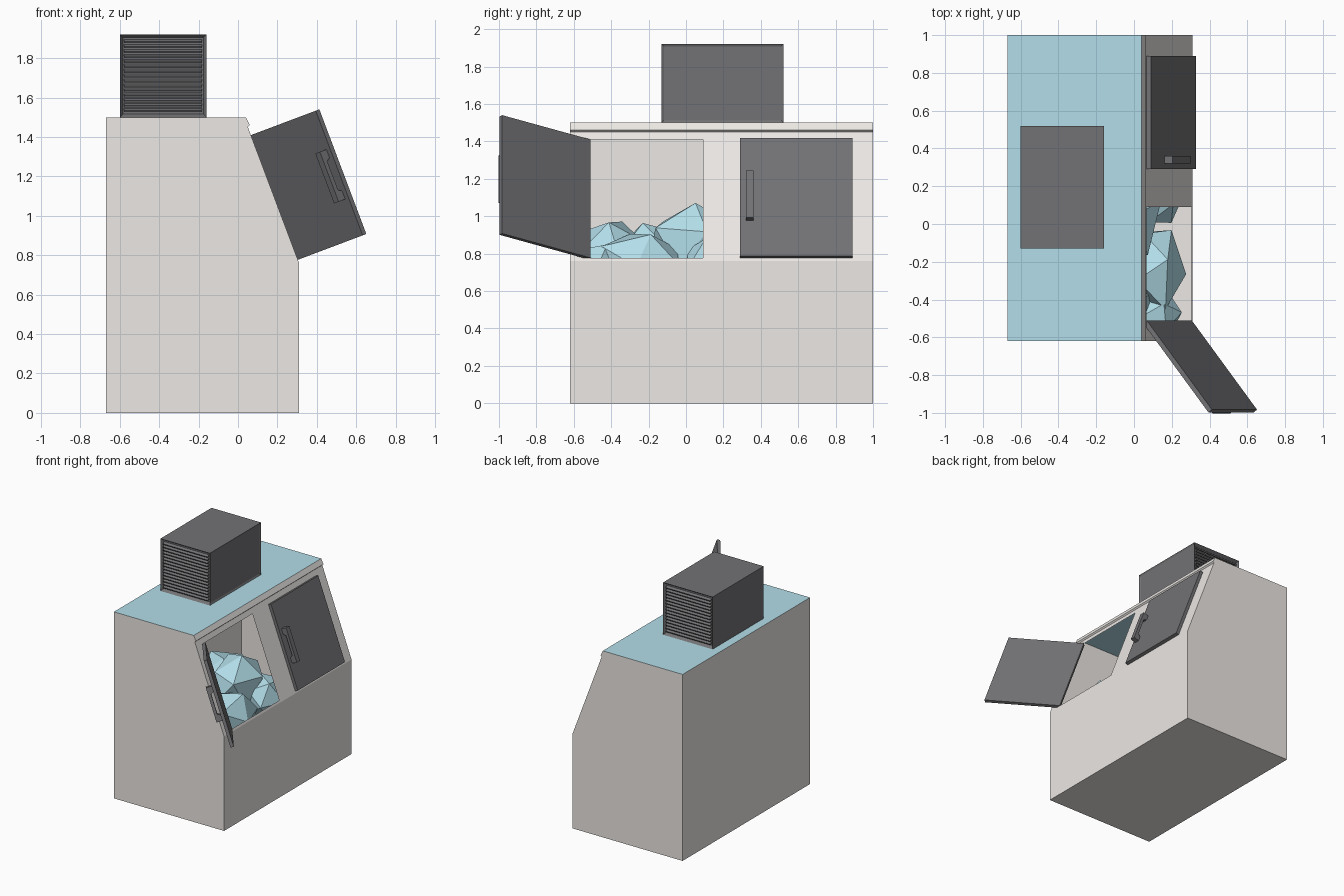
import bpy, bmesh, math, random
from mathutils import Vector, Matrix, Euler

if "Cube" in bpy.data.objects:
    bpy.data.objects.remove(bpy.data.objects["Cube"])

random.seed(4)


def material(name, rgb):
    m = bpy.data.materials.new(name)
    m.diffuse_color = (*rgb, 1)
    m.use_nodes = True
    m.node_tree.nodes["Principled BSDF"].inputs["Base Color"].default_value = m.diffuse_color
    return m


WHITE = material("warm_white", (0.84, 0.81, 0.78))
DARK = material("dark_grey", (0.17, 0.17, 0.18))
ICE = material("ice_blue", (0.45, 0.73, 0.82))


def finish(name, bm, *mats):
    bmesh.ops.recalc_face_normals(bm, faces=bm.faces)
    me = bpy.data.meshes.new(name)
    bm.to_mesh(me)
    bm.free()
    for m in mats:
        me.materials.append(m)
    ob = bpy.data.objects.new(name, me)
    bpy.context.collection.objects.link(ob)
    return ob


def add_box(bm, lo, hi, rot=None):
    lo, hi = Vector(lo), Vector(hi)
    m = Matrix.Translation((lo + hi) / 2) @ (rot or Matrix()) @ Matrix.Diagonal((*(hi - lo), 1))
    return bmesh.ops.create_cube(bm, size=1, matrix=m)["verts"]


# Sloped front frame: V runs up the slope, N points out of it
FOOT, HEAD = Vector((0.31, 0, 0.76)), Vector((0.05, 0, 1.45))
V = (HEAD - FOOT).normalized()
N = Vector((V.z, 0, -V.x))
V0, V1 = 0.018, 0.694


def on_slope(v):
    p = FOOT + V * v
    return (p.x, p.z)


# Cabinet shell: profile swept along y, with one door opening left out
profile = [(-0.67, 0), (0.31, 0), (0.31, 0.76), on_slope(V0), on_slope(V1),
           (0.05, 1.45), (0.06, 1.46), (0.04, 1.5), (-0.67, 1.5)]
ys = [-0.62, -0.51, 0.09, 1.0]
bm = bmesh.new()
rings = [[bm.verts.new((x, y, z)) for x, z in profile] for y in ys]
n = len(profile)
for j in range(3):
    for i in range(n):
        if i == 3 and j == 1:
            continue
        k = (i + 1) % n
        f = bm.faces.new((rings[j][i], rings[j][k], rings[j + 1][k], rings[j + 1][i]))
        f.material_index = 1 if i == 7 else 0
bm.faces.new(rings[0])
bm.faces.new(rings[-1])
finish("cabinet", bm, WHITE, ICE)


# Doors with bracket handles, hinged on their outer edges
def door(name, hinge_y, side, angle):
    a = math.radians(angle)
    u = Vector((0, side, 0))
    d = u * math.cos(a) + N * math.sin(a)
    out = N * math.cos(a) - u * math.sin(a)
    origin = FOOT + V * V0 + Vector((0, hinge_y, 0)) + N * 0.002
    m = Matrix((d, V, out)).transposed().to_4x4()
    m.translation = origin
    L = V1 - V0

    bm = bmesh.new()
    add_box(bm, (0, 0, 0), (0.6, L, 0.025))
    bm.transform(m)
    finish(name, bm, DARK)

    bm = bmesh.new()
    c = L / 2
    outline = [(-0.135, 0), (-0.135, 0.045), (0.135, 0.045), (0.135, 0),
               (0.09, 0), (0.078, 0.022), (-0.078, 0.022), (-0.09, 0)]
    f = bm.faces.new([bm.verts.new((0.53, c + v, 0.025 + h)) for v, h in outline])
    r = bmesh.ops.extrude_face_region(bm, geom=[f])
    bmesh.ops.translate(bm, vec=(0.04, 0, 0),
                        verts=[g for g in r["geom"] if isinstance(g, bmesh.types.BMVert)])
    bm.transform(m)
    finish(name + "_handle", bm, DARK)


door("open_door", -0.51, 1, 142)
door("closed_door", 0.89, -1, 0)

# Cooling unit: casing with recessed vents front and back and a side panel
bm = bmesh.new()
add_box(bm, (-0.6, -0.13, 1.5), (-0.16, 0.52, 1.92))
bm.normal_update()
vents = [f for f in bm.faces if abs(f.normal.y) > 0.9]
panel = [f for f in bm.faces if f.normal.x > 0.9]
bmesh.ops.inset_individual(bm, faces=vents, thickness=0.023, depth=-0.025)
bmesh.ops.inset_individual(bm, faces=panel, thickness=0.018, depth=-0.006)
finish("cooling_unit", bm, DARK)

# Vent slats
bm = bmesh.new()
for y, s in ((-0.117, 1), (0.507, -1)):
    for i in range(15):
        z = 1.535 + i * 0.025
        add_box(bm, (-0.578, y - 0.011, z - 0.005), (-0.182, y + 0.011, z + 0.005),
                Matrix.Rotation(s * math.radians(25), 4, 'X'))
finish("vent_slats", bm, DARK)

# Ice chunks: jittered low-poly lumps heaped behind the opening
chunks = [((0.11, -0.23, 0.72), (0.17, 0.26, 0.22)),
          ((-0.04, 0.05, 0.86), (0.19, 0.27, 0.22)),
          ((-0.08, -0.40, 0.80), (0.19, 0.20, 0.19)),
          ((0.12, 0.16, 0.74), (0.15, 0.20, 0.18)),
          ((0.13, -0.47, 0.70), (0.14, 0.13, 0.17)),
          ((-0.33, -0.15, 0.76), (0.22, 0.26, 0.20)),
          ((-0.30, 0.28, 0.74), (0.22, 0.24, 0.20))]
for i, (c, r) in enumerate(chunks):
    bm = bmesh.new()
    spin = Euler([random.uniform(0, 6.28) for _ in range(3)]).to_matrix().to_4x4()
    bmesh.ops.create_icosphere(bm, subdivisions=1, radius=1, matrix=spin)
    for v in bm.verts:
        v.co *= random.uniform(0.88, 1.08)
    bm.transform(Matrix.Translation(c) @ Matrix.Diagonal((*r, 1)))
    for v in bm.verts:
        # keep the lump inside the sloped front
        over = (v.co - FOOT).dot(N) + 0.01
        if over > 0:
            v.co -= N * over
        v.co.x = min(v.co.x, 0.295)
        v.co.y = max(v.co.y, -0.6)
    finish(f"ice_chunk_{i + 1}", bm, ICE)
